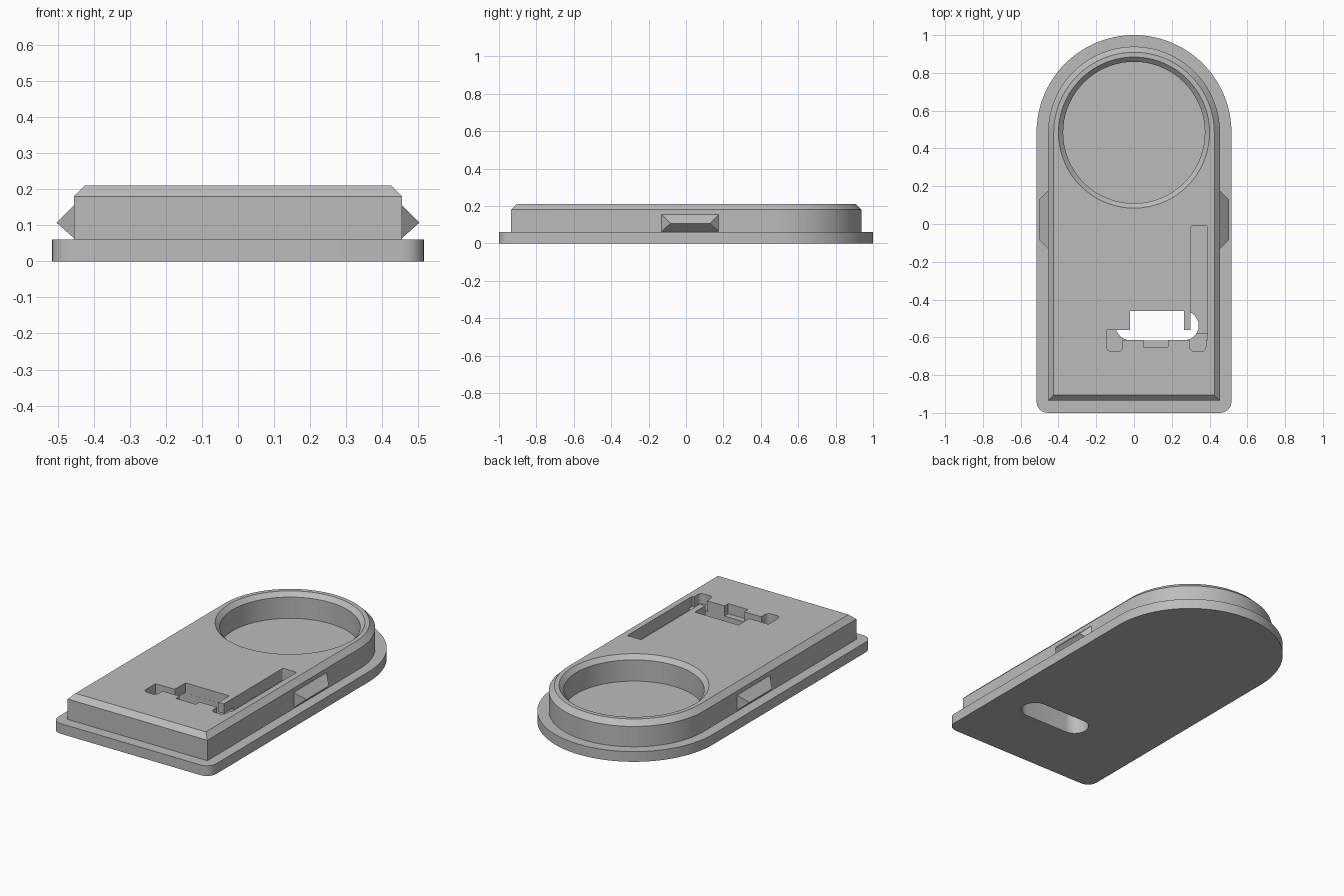
import bpy, bmesh, math
from mathutils import Vector

cube = bpy.data.objects.get("Cube")
if cube:
    bpy.data.objects.remove(cube, do_unlink=True)

grey = bpy.data.materials.new("plain grey")
grey.use_nodes = True
COLOUR = (0.5, 0.5, 0.5, 1)
grey.diffuse_color = COLOUR
grey.node_tree.nodes["Principled BSDF"].inputs["Base Color"].default_value = COLOUR

DISH_Y = 0.484      # shared centre of the round end and the dish


def arc(cx, cy, r, start, end, steps):
    return [(cx + r * math.cos(math.radians(start + (end - start) * i / steps)),
             cy + r * math.sin(math.radians(start + (end - start) * i / steps)))
            for i in range(steps + 1)]


def rounded(corners, steps=6):
    """Outline from (x, y, radius) corners, rounding those with a radius."""
    out = []
    for i, (x, y, r) in enumerate(corners):
        p = Vector((x, y))
        if r == 0:
            out.append((x, y))
            continue
        a = (Vector(corners[i - 1][:2]) - p).normalized()
        b = (Vector(corners[(i + 1) % len(corners)][:2]) - p).normalized()
        centre = p + (a + b) * r
        for k in range(steps + 1):
            t = math.pi / 2 * k / steps
            out.append(tuple(centre - b * r * math.cos(t) - a * r * math.sin(t)))
    return out


def loft(name, sections):
    """Solid through (outline, z) sections of equal point count."""
    bm = bmesh.new()
    rings = [[bm.verts.new((x, y, z)) for x, y in pts] for pts, z in sections]
    n = len(rings[0])
    bm.faces.new(rings[0][::-1])
    bm.faces.new(rings[-1])
    for low, high in zip(rings, rings[1:]):
        for i in range(n):
            j = (i + 1) % n
            bm.faces.new((low[i], low[j], high[j], high[i]))
    bmesh.ops.recalc_face_normals(bm, faces=bm.faces)
    mesh = bpy.data.meshes.new(name)
    bm.to_mesh(mesh)
    bm.free()
    mesh.materials.append(grey)
    obj = bpy.data.objects.new(name, mesh)
    bpy.context.collection.objects.link(obj)
    return obj


def prism(name, pts, z0, z1):
    return loft(name, [(pts, z0), (pts, z1)])


def combine(target, tool, operation):
    mod = target.modifiers.new("bool", "BOOLEAN")
    mod.operation = operation
    mod.solver = "EXACT"
    mod.object = tool
    bpy.context.view_layer.objects.active = target
    bpy.ops.object.modifier_apply(modifier=mod.name)
    bpy.data.objects.remove(tool, do_unlink=True)


def arch(half, front, radius=0):
    """Round-backed outline with an optional front corner radius."""
    front_pts = [(-half, front), (half, front)]
    if radius:
        front_pts = (arc(-half + radius, front + radius, radius, 180, 270, 6)
                     + arc(half - radius, front + radius, radius, 270, 360, 6))
    return arc(0, DISH_Y, half, 0, 180, 64) + front_pts


# Base plate and chamfered body
case = prism("case", arch(0.516, -1, 0.06), 0, 0.06)
body = loft("body", [(arch(0.455, -0.935), 0.03), (arch(0.455, -0.935), 0.18),
                     (arch(0.425, -0.905), 0.21)])
combine(case, body, "UNION")

# Round dish with a bevelled rim
dish = loft("dish_cutter", [(arc(0, DISH_Y, r, 0, 355, 71), z)
                            for r, z in ((0.375, 0.06), (0.375, 0.185), (0.41, 0.22))])
combine(case, dish, "DIFFERENCE")

# Recessed slot with a centre bay, two feet and a small notch
slot = rounded([
    (-0.145, -0.56, 0), (-0.145, -0.675, 0.025), (-0.06, -0.675, 0.025), (-0.06, -0.615, 0),
    (0.05, -0.615, 0), (0.05, -0.65, 0), (0.18, -0.65, 0), (0.18, -0.615, 0),
    (0.295, -0.615, 0), (0.295, -0.675, 0.025), (0.38, -0.675, 0.025), (0.38, -0.615, 0),
    (0.39, -0.615, 0), (0.39, -0.56, 0), (0.265, -0.56, 0), (0.265, -0.46, 0),
    (-0.02, -0.46, 0), (-0.02, -0.56, 0)])
combine(case, prism("slot_cutter", slot, 0.15, 0.25), "DIFFERENCE")

# Long groove
groove = rounded([(0.30, -0.58, 0), (0.39, -0.58, 0), (0.39, -0.01, 0.01), (0.30, -0.01, 0.01)])
combine(case, prism("groove_cutter", groove, 0.14, 0.25), "DIFFERENCE")

# Rounded opening through the underside
opening = (arc(0.265, -0.538, 0.0775, -90, 90, 16)
           + arc(-0.02, -0.538, 0.0775, 90, 270, 16))
combine(case, prism("opening_cutter", opening, -0.05, 0.153), "DIFFERENCE")

# Wedge-shaped side catches
for side, label in ((1, "left"), (-1, "right")):
    bm = bmesh.new()
    points = [(0.45, y, z) for y in (-0.135, 0.18) for z in (0.06, 0.16)]
    points += [(0.503, y, 0.107) for y in (-0.083, 0.128)]
    for x, y, z in points:
        bm.verts.new((side * x, y, z))
    bmesh.ops.convex_hull(bm, input=bm.verts)
    bmesh.ops.recalc_face_normals(bm, faces=bm.faces)
    mesh = bpy.data.meshes.new(label + "_catch")
    bm.to_mesh(mesh)
    bm.free()
    mesh.materials.append(grey)
    catch = bpy.data.objects.new(label + "_catch", mesh)
    bpy.context.collection.objects.link(catch)

# Smooth curved walls, keep hard edges
bpy.ops.object.select_all(action="DESELECT")
case.select_set(True)
bpy.context.view_layer.objects.active = case
bpy.ops.object.shade_smooth_by_angle(angle=math.radians(25))
